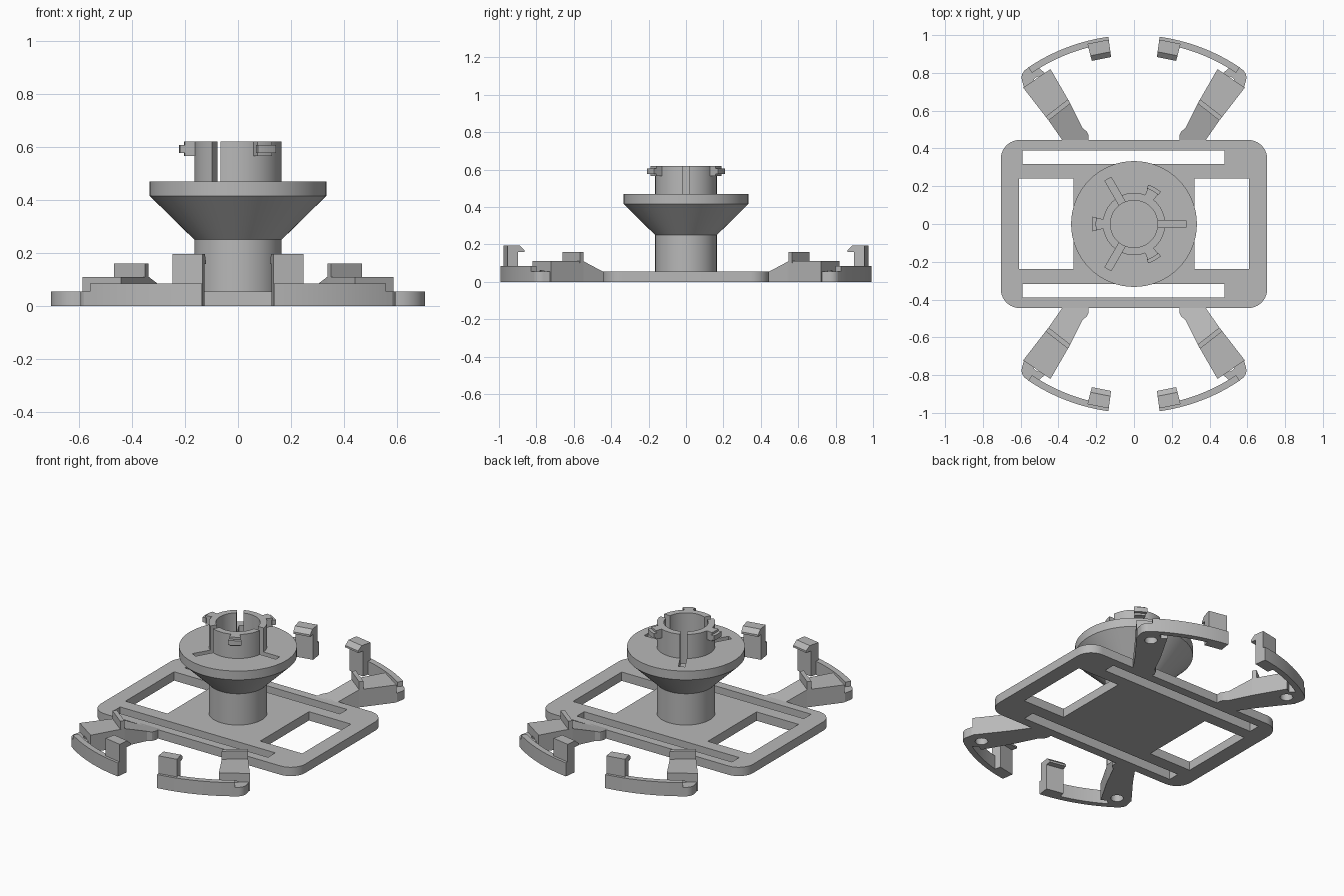
import bpy, bmesh
from math import sin, cos, radians, pi

if "Cube" in bpy.data.objects:
    bpy.data.objects.remove(bpy.data.objects["Cube"], do_unlink=True)

GRAY = (0.48, 0.48, 0.48, 1)
mat = bpy.data.materials.new("plain_gray")
mat.use_nodes = True
mat.diffuse_color = GRAY
mat.node_tree.nodes["Principled BSDF"].inputs["Base Color"].default_value = GRAY


def finish(name, bm):
    bmesh.ops.recalc_face_normals(bm, faces=bm.faces)
    mesh = bpy.data.meshes.new(name)
    bm.to_mesh(mesh)
    bm.free()
    mesh.materials.append(mat)
    obj = bpy.data.objects.new(name, mesh)
    bpy.context.collection.objects.link(obj)
    return obj


def loft(name, lower, upper):
    """Solid between two matching closed outlines."""
    bm = bmesh.new()
    a = [bm.verts.new(p) for p in lower]
    b = [bm.verts.new(p) for p in upper]
    bm.faces.new(a)
    bm.faces.new(b)
    for i in range(len(a)):
        j = (i + 1) % len(a)
        bm.faces.new((a[i], a[j], b[j], b[i]))
    return finish(name, bm)


def prism(name, pts, z0, z1):
    return loft(name, [(x, y, z0) for x, y in pts], [(x, y, z1) for x, y in pts])


def box(name, x0, x1, y0, y1, z0, z1):
    return prism(name, [(x0, y0), (x1, y0), (x1, y1), (x0, y1)], z0, z1)


def arc(cx, cy, r, a0, a1, n):
    angles = [radians(a0 + (a1 - a0) * i / n) for i in range(n + 1)]
    return [(cx + r * cos(a), cy + r * sin(a)) for a in angles]


def disc(cx, cy, r, n=64):
    return arc(cx, cy, r, 0, 360 - 360 / n, n - 1)


def sector(r0, r1, a0, a1, n):
    return arc(0, 0, r1, a0, a1, n) + arc(0, 0, r0, a1, a0, n)


def select(obj):
    bpy.ops.object.select_all(action='DESELECT')
    obj.select_set(True)
    bpy.context.view_layer.objects.active = obj


def cut(obj, cutters):
    select(obj)
    for c in cutters:
        mod = obj.modifiers.new("cut", 'BOOLEAN')
        mod.object = c
        mod.solver = 'EXACT'
        bpy.ops.object.modifier_apply(modifier=mod.name)
        bpy.data.objects.remove(c, do_unlink=True)


def smooth(obj):
    select(obj)
    bpy.ops.object.shade_smooth_by_angle(angle=radians(25))


def mirror(obj):
    mod = obj.modifiers.new("mirror", 'MIRROR')
    mod.use_axis = (True, True, False)
    mod.use_mirror_merge = False
    smooth(obj)


# Base plate with rounded corners, two long slots and two windows
W, D, R, T = 0.705, 0.445, 0.1, 0.055
outline = []
for sx, sy, a in ((1, 1, 0), (-1, 1, 90), (-1, -1, 180), (1, -1, 270)):
    outline += arc(sx * (W - R), sy * (D - R), R, a, a + 90, 10)
plate = prism("base_plate", outline, 0, T)
holes = [box("slot_cutter", -0.59, 0.48, y, y + 0.072, -0.1, 0.2) for y in (0.318, -0.39)]
holes += [box("window_cutter", x, x + 0.29, -0.238, 0.242, -0.1, 0.2) for x in (-0.61, 0.32)]
cut(plate, holes)
smooth(plate)

# Spindle: column, cone, flange and hollow neck turned from one profile
profile = [(0, 0.05), (0.165, 0.05), (0.165, 0.25), (0.333, 0.415), (0.333, 0.47),
           (0.165, 0.47), (0.165, 0.62), (0.125, 0.62), (0.125, 0.06), (0, 0.06)]
bm = bmesh.new()
vs = [bm.verts.new((r, 0, z)) for r, z in profile]
edges = [bm.edges.new(p) for p in zip(vs, vs[1:])]
bmesh.ops.spin(bm, geom=vs + edges, cent=(0, 0, 0), axis=(0, 0, 1),
               angle=2 * pi, steps=64, use_merge=True)
bmesh.ops.remove_doubles(bm, verts=bm.verts, dist=0.0001)
spindle = finish("spindle", bm)

# Three radial slots through the neck and into the flange
slots = []
for a in (0, 120, 240):
    c, s = cos(radians(a)), sin(radians(a))
    quad = [(u * c - v * s, u * s + v * c)
            for u, v in ((0.08, -0.019), (0.275, -0.019), (0.275, 0.019), (0.08, 0.019))]
    slots.append(prism("neck_slot_cutter", quad, 0.42, 0.7))
cut(spindle, slots)
smooth(spindle)

# Three locking tabs around the neck, each with a thin nose
for i, a in enumerate((60, 180, 300)):
    prism(f"neck_tab_{i + 1}", sector(0.155, 0.203, a - 9, a + 9, 6), 0.565, 0.62)
    prism(f"tab_nose_{i + 1}", sector(0.198, 0.222, a - 10, a + 10, 6), 0.577, 0.607)

# Arm root rising from the plate
root = [(0.24, 0.43, T), (0.37, 0.43, T), (0.38, 0.445, T), (0.452, 0.548, 0.11),
        (0.337, 0.638, 0.11), (0.272, 0.507, 0.06), (0.25, 0.49, T), (0.24, 0.468, T)]
mirror(loft("arm_root", [(x, y, 0) for x, y, z in root], root))

# Arm pad with a blind hole beneath, and a ridge at its inner end
pad = prism("arm_pad", [(0.452, 0.548), (0.587, 0.722), (0.442, 0.82), (0.337, 0.638)], 0, 0.11)
cut(pad, [prism("hole_cutter", disc(0.5, 0.745, 0.036, 24), -0.1, 0.06)])
mirror(pad)
mirror(prism("arm_ridge", [(0.452, 0.548), (0.468, 0.568), (0.35, 0.66), (0.337, 0.638)],
             0.1, 0.16))

# Rounded lobe joining the arm to the curved rail
lobe = [(0.55, 0.69), (0.585, 0.73)] + arc(0.545, 0.775, 0.05, -15, 53, 8) + \
    arc(0, 0, 0.999, 54.5, 58, 3) + [(0.46, 0.79)]
knuckle = prism("rail_lobe", lobe, 0, T)
cut(knuckle, [prism("hole_cutter", disc(0.5, 0.745, 0.036, 24), -0.1, 0.1)])
mirror(knuckle)
mirror(prism("curved_rail", sector(0.965, 1.0, 56, 82.2, 20), 0, 0.085))

# Upright hooked clip at the free end of each rail
hook = [(0.985, 0), (0.985, 0.195), (0.92, 0.195), (0.892, 0.17), (0.892, 0.158),
        (0.928, 0.158), (0.928, 0)]


def swing(angle):
    return [(r * cos(radians(angle)), r * sin(radians(angle)), z) for r, z in hook]


mirror(loft("hook_clip", swing(75.5), swing(82.2)))
